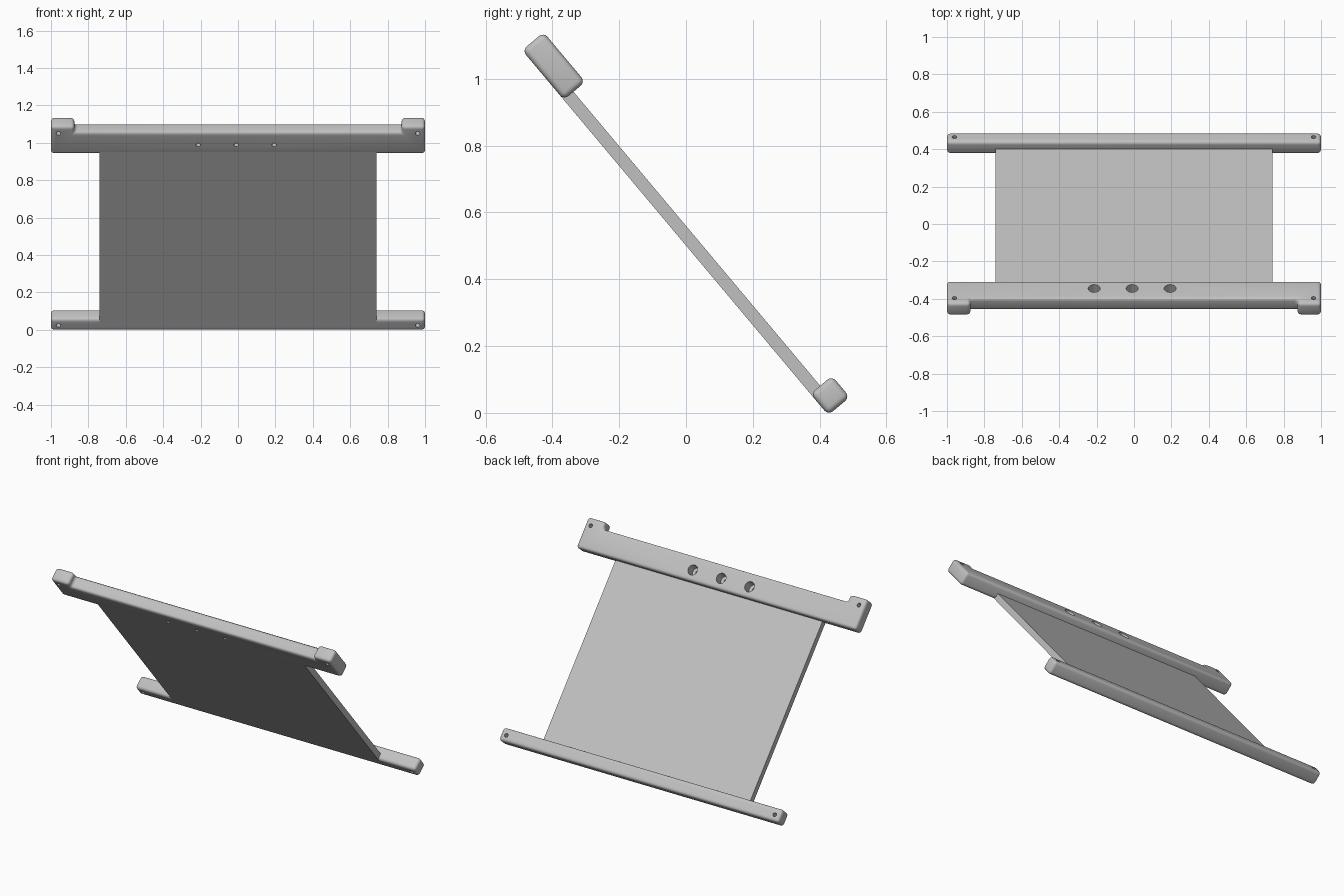
import bpy, bmesh
from math import radians
from mathutils import Matrix

if "Cube" in bpy.data.objects:
    bpy.data.objects.remove(bpy.data.objects["Cube"])

TILT = Matrix.Rotation(radians(-50), 4, "X")   # leans the flat part backwards
FRONT, BACK = 0.322, 0.406                     # thickness range of the rails
ROUND = 0.018

grey = bpy.data.materials.new("light_grey")
grey.use_nodes = True
colour = (0.53, 0.53, 0.53, 1)
grey.diffuse_color = colour
grey.node_tree.nodes["Principled BSDF"].inputs["Base Color"].default_value = colour


def finish(name, bm):
    """Turn a bmesh into a grey object."""
    bmesh.ops.recalc_face_normals(bm, faces=bm.faces)
    mesh = bpy.data.meshes.new(name)
    bm.to_mesh(mesh)
    bm.free()
    mesh.materials.append(grey)
    obj = bpy.data.objects.new(name, mesh)
    bpy.context.collection.objects.link(obj)
    return obj


def plate(name, outline, low, high, radius=0):
    """Extrude a flat outline and round all of its edges."""
    bm = bmesh.new()
    face = bm.faces.new([bm.verts.new((x, y, low)) for x, y in outline])
    up = bmesh.ops.extrude_face_region(bm, geom=[face])["geom"]
    verts = [v for v in up if isinstance(v, bmesh.types.BMVert)]
    bmesh.ops.translate(bm, verts=verts, vec=(0, 0, high - low))
    bmesh.ops.recalc_face_normals(bm, faces=bm.faces)
    if radius:
        bmesh.ops.bevel(bm, geom=bm.edges[:], offset=radius, segments=4,
                        profile=0.5, affect="EDGES", clamp_overlap=True)
    return finish(name, bm)


def drill(obj, centres, radius, low, high):
    """Cut round holes between two depths."""
    bm = bmesh.new()
    for x, y in centres:
        bmesh.ops.create_cone(bm, cap_ends=True, segments=32, radius1=radius,
                              radius2=radius, depth=high - low,
                              matrix=Matrix.Translation((x, y, (low + high) / 2)))
    cutter = finish("hole_cutter", bm)
    cutter.hide_render = True
    mod = obj.modifiers.new("holes", "BOOLEAN")
    mod.operation, mod.solver, mod.object = "DIFFERENCE", "EXACT", cutter
    bpy.context.view_layer.objects.active = obj
    bpy.ops.object.modifier_apply(modifier=mod.name)
    bpy.data.objects.remove(cutter)


def rectangle(half, y0, y1):
    return [(-half, y0), (half, y0), (half, y1), (-half, y1)]


# Upper rail with a raised tab at each end
tab, edge, step, base = 0.875, -1.147, -1.102, -0.953
upper_rail = plate("upper_rail", [(-1, edge), (-tab, edge), (-tab, step), (tab, step),
                                  (tab, edge), (1, edge), (1, base), (-1, base)],
                   FRONT, BACK, ROUND)
middle = [(-0.01 + i * 0.203, -1.02) for i in (-1, 0, 1)]
ends = [(-0.96, -1.1), (0.96, -1.1)]
drill(upper_rail, middle + ends, 0.012, FRONT - 0.1, BACK + 0.1)
drill(upper_rail, middle, 0.032, BACK - 0.06, BACK + 0.1)

# Lower rail
lower_rail = plate("lower_rail", rectangle(1, 0.196, 0.279), FRONT, BACK, ROUND)
drill(lower_rail, [(-0.96, 0.24), (0.96, 0.24)], 0.012, FRONT - 0.1, BACK + 0.1)

# Thin panel, flush with the front of both rails
panel = plate("panel", rectangle(0.74, -0.98, 0.225), FRONT, 0.36)

# Lean everything and shade it
bpy.ops.object.select_all(action="DESELECT")
for part in (upper_rail, lower_rail, panel):
    part.data.transform(TILT)
    part.select_set(True)
bpy.context.view_layer.objects.active = panel
bpy.ops.object.shade_smooth_by_angle(angle=radians(35))
